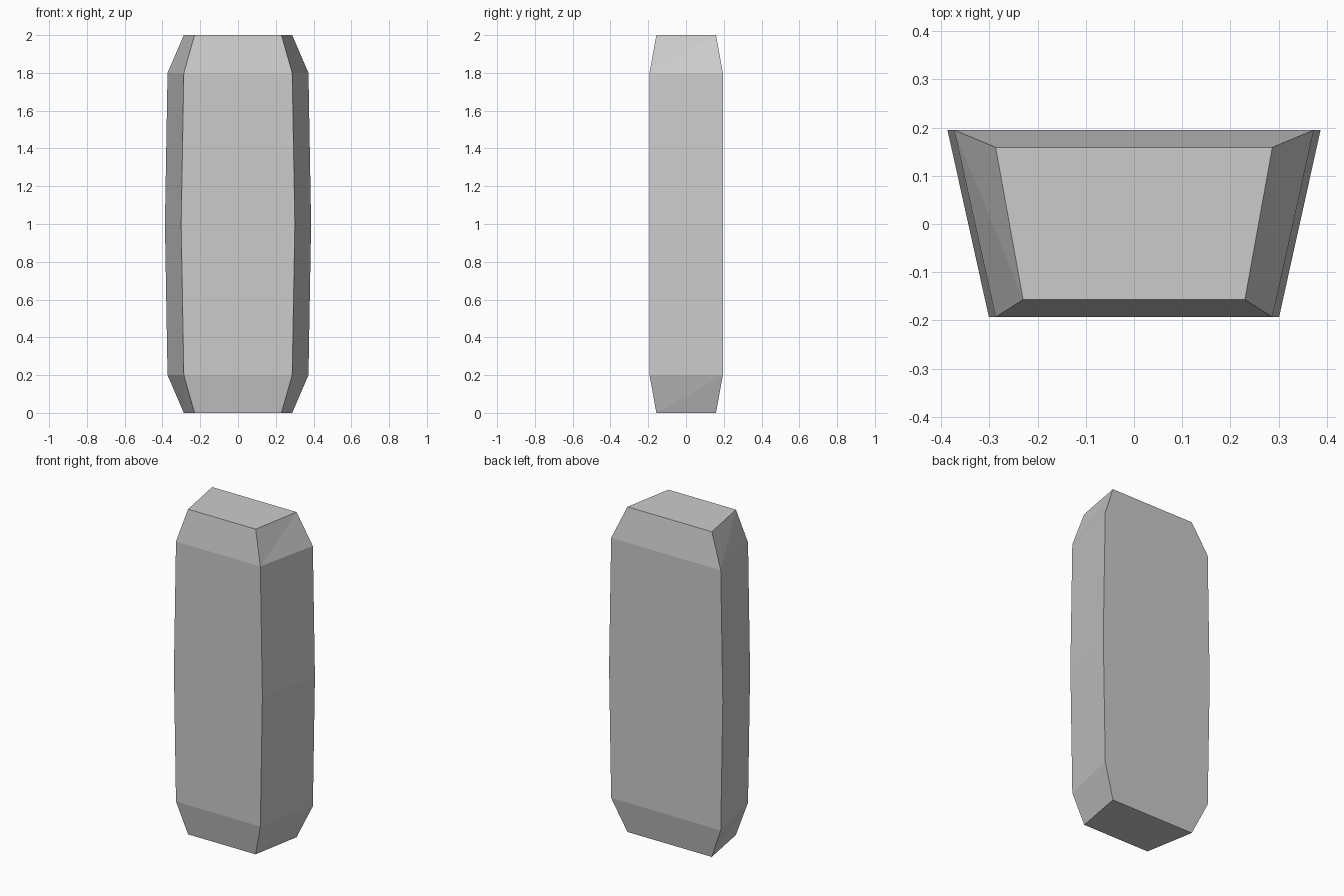
import bpy, bmesh

if "Cube" in bpy.data.objects:
    bpy.data.objects.remove(bpy.data.objects["Cube"])

# Trapezoid sections: z, front y, front half width, back y, back half width
sections = [
    (0.0, -0.157, 0.230, 0.159, 0.287),
    (0.2, -0.193, 0.287, 0.195, 0.373),
    (1.0, -0.193, 0.301, 0.195, 0.387),
    (1.8, -0.193, 0.287, 0.195, 0.373),
    (2.0, -0.157, 0.230, 0.159, 0.287),
]

bm = bmesh.new()
rings = []
for z, fy, fw, by, bw in sections:
    corners = [(-fw, fy), (fw, fy), (bw, by), (-bw, by)]
    rings.append([bm.verts.new((x, y, z)) for x, y in corners])

# Flat walls; the side walls twist slightly, so they are split on a diagonal
for low, high in zip(rings, rings[1:]):
    for i in range(4):
        j = (i + 1) % 4
        if i % 2:
            bm.faces.new((low[i], low[j], high[j]))
            bm.faces.new((low[i], high[j], high[i]))
        else:
            bm.faces.new((low[i], low[j], high[j], high[i]))

# End caps
bm.faces.new(rings[0][::-1])
bm.faces.new(rings[-1])
bmesh.ops.recalc_face_normals(bm, faces=bm.faces)

mesh = bpy.data.meshes.new("faceted_block")
bm.to_mesh(mesh)
bm.free()
block = bpy.data.objects.new("faceted_block", mesh)
bpy.context.collection.objects.link(block)
